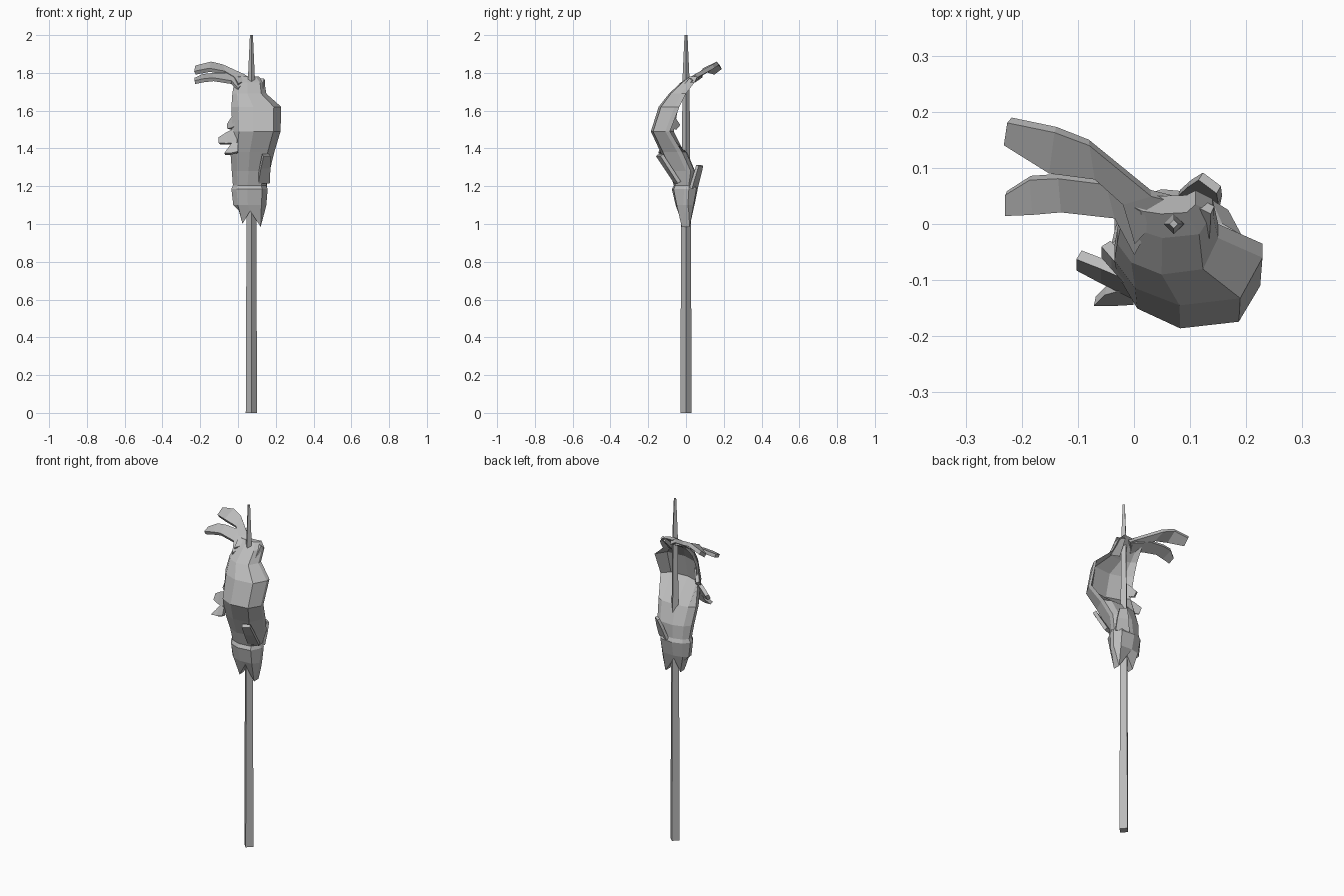
import bpy, bmesh
from mathutils import Vector

cube = bpy.data.objects.get("Cube")
if cube:
    bpy.data.objects.remove(cube, do_unlink=True)

grey = bpy.data.materials.new("weathered grey")
grey.use_nodes = True
grey.diffuse_color = (0.5, 0.5, 0.5, 1)
grey.node_tree.nodes["Principled BSDF"].inputs["Base Color"].default_value = (0.5, 0.5, 0.5, 1)


def make(name, bm):
    bmesh.ops.recalc_face_normals(bm, faces=bm.faces)
    mesh = bpy.data.meshes.new(name)
    bm.to_mesh(mesh)
    bm.free()
    mesh.materials.append(grey)
    obj = bpy.data.objects.new(name, mesh)
    bpy.context.collection.objects.link(obj)
    return obj


def loft(name, rings):
    """Skin closed rings of points; end caps are strips between mirrored points."""
    bm = bmesh.new()
    rings = [[bm.verts.new(p) for p in ring] for ring in rings]
    n = len(rings[0])
    for low, high in zip(rings, rings[1:]):
        for i in range(n):
            j = (i + 1) % n
            bm.faces.new((low[i], low[j], high[j], high[i]))
    for ring in (rings[0], rings[-1]):
        for i in range(n // 2 - 1):
            bm.faces.new((ring[i], ring[i + 1], ring[n - 2 - i], ring[n - 1 - i]))
    make(name, bm)


def ribbon(name, pairs, thickness=0.02):
    """Thick strip of cloth through pairs of edge points."""
    bm = bmesh.new()
    rows = [[bm.verts.new(p) for p in pair] for pair in pairs]
    for (a, b), (c, d) in zip(rows, rows[1:]):
        bm.faces.new((a, b, d, c))
    obj = make(name, bm)
    mod = obj.modifiers.new("thickness", 'SOLIDIFY')
    mod.thickness = thickness
    mod.offset = 0


def tongue(name, root, tip, root_half, tip_half, thickness=0.02):
    """Torn flap: half-widths are vectors across the strip."""
    root, tip, r, t = map(Vector, (root, tip, root_half, tip_half))
    mid, m = root.lerp(tip, 0.55), r.lerp(t, 0.4)
    ribbon(name, [(root - r, root + r), (mid - m, mid + m), (tip - t, tip + t)], thickness)


# Tapering four-sided pole
loft("pole", [[(0.071 + r * dx, r * dy, z) for dx, dy in ((1, 0), (0, 1), (-1, 0), (0, -1))]
              for z, r in ((0, 0.03), (1.0, 0.026), (1.78, 0.018), (2.0, 0.008))])

# Wind-filled banner: z, x left, x right, y left edge, y right edge, y front, y back
sections = [
    (1.03, 0.005, 0.14, -0.01, -0.01, -0.025, 0.02),
    (1.10, -0.025, 0.15, -0.015, -0.015, -0.055, 0.045),
    (1.185, -0.035, 0.157, -0.015, -0.01, -0.075, 0.062),
    (1.205, -0.027, 0.149, -0.015, -0.01, -0.064, 0.052),
    (1.28, -0.033, 0.168, -0.03, 0.0, -0.09, 0.048),
    (1.38, -0.04, 0.192, -0.06, -0.045, -0.135, 0.005),
    (1.49, -0.03, 0.225, -0.09, -0.11, -0.186, -0.135),
    (1.62, -0.035, 0.229, -0.065, -0.06, -0.145, -0.105),
    (1.69, -0.03, 0.15, -0.035, -0.025, -0.09, -0.05),
    (1.75, -0.02, 0.14, 0.015, 0.02, -0.025, 0.015),
    (1.78, 0.0, 0.11, 0.03, 0.035, 0.018, 0.05),
]
across = (0, 0.14, 0.44, 0.85, 1)
bulge = (0, 0.62, 1, 0.85, 0)
hem = (0.04, -0.03, 0.04, -0.045, 0.03)
edge = 0.025
rings = []
for k, (z, xl, xr, yl, yr, yf, yb) in enumerate(sections):
    front, back = [], []
    for u, p, h in zip(across, bulge, hem):
        x, ye = xl + (xr - xl) * u, yl + (yr - yl) * u
        zz = z + (h if k == 0 else 0)
        front.append((x, ye + (yf - ye) * p, zz))
        back.append((x, ye + edge + (yb - ye - edge) * p, zz))
    rings.append(front + back[::-1])
loft("banner", rings)

# Two streamers blown away from the top corner
ribbon("long_streamer", [
    ((0.0, -0.03, 1.735), (0.07, 0.045, 1.76)),
    ((-0.02, 0.04, 1.77), (0.03, 0.055, 1.785)),
    ((-0.07, 0.085, 1.80), (-0.08, 0.145, 1.835)),
    ((-0.15, 0.095, 1.815), (-0.14, 0.168, 1.85)),
    ((-0.228, 0.145, 1.80), (-0.222, 0.185, 1.83))], 0.022)
ribbon("short_streamer", [
    ((0.0, -0.05, 1.71), (0.05, 0.04, 1.76)),
    ((-0.035, 0.015, 1.75), (-0.05, 0.075, 1.79)),
    ((-0.13, 0.025, 1.765), (-0.135, 0.085, 1.79)),
    ((-0.18, 0.02, 1.76), (-0.185, 0.082, 1.785)),
    ((-0.228, 0.018, 1.75), (-0.228, 0.055, 1.765))], 0.02)

# Torn flaps around the edges: root, tip, half-widths
tongue("left_middle_flap", (0.0, -0.11, 1.47), (-0.098, -0.065, 1.44),
       (0, 0.015, 0.04), (0, 0.01, 0.015))
tongue("left_front_flap", (0.0, -0.12, 1.42), (-0.06, -0.128, 1.385),
       (0, 0.015, 0.04), (0.01, 0.01, 0.014))
tongue("left_upper_flap", (-0.01, -0.09, 1.55), (-0.05, -0.045, 1.515),
       (0, 0.01, 0.035), (0, 0.01, 0.012))
tongue("front_flap", (0.135, -0.045, 1.22), (0.15, -0.14, 1.365),
       (0.03, 0.01, 0), (0.018, 0.012, 0))
tongue("back_flap", (0.115, 0.04, 1.19), (0.135, 0.073, 1.31),
       (0.035, -0.015, 0), (0.016, -0.012, 0), 0.016)
tongue("crown_flap", (0.11, -0.03, 1.69), (0.12, 0.035, 1.765),
       (0.025, -0.01, 0), (0.02, -0.01, 0))
